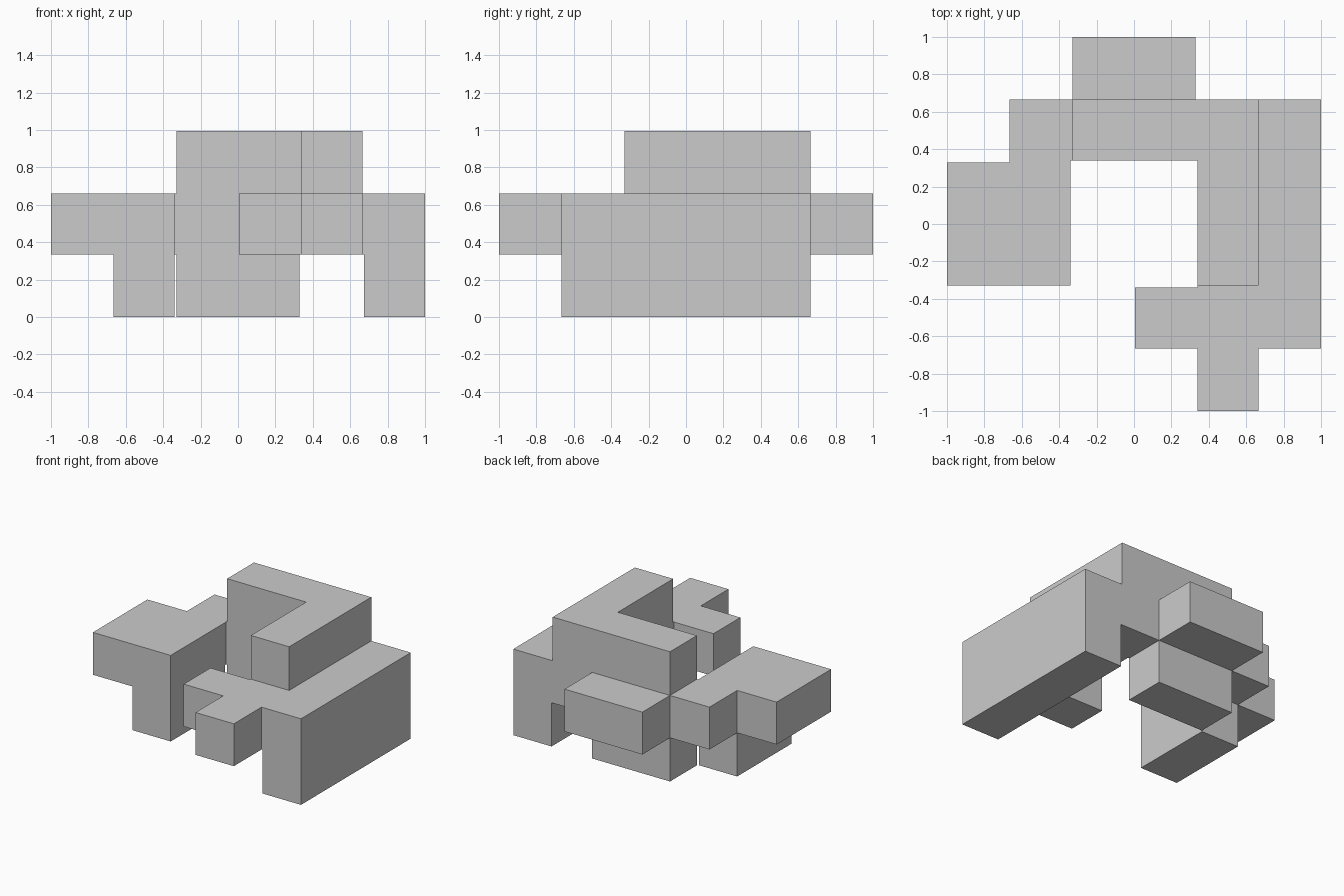
import bpy, bmesh, math
from itertools import product

if "Cube" in bpy.data.objects:
    bpy.data.objects.remove(bpy.data.objects["Cube"])

U, GAP = 0.335, 0.005      # cell pitch and the slight inset of every outer face
SIZE = (6, 6, 3)

# Bars of the block puzzle piece: (first cell, last cell), inclusive
BARS = [
    ((5, 1, 0), (5, 4, 1)),   # right wall
    ((2, 4, 0), (3, 4, 2)),   # back wall
    ((4, 2, 1), (4, 4, 2)),   # raised arm of the L top
    ((2, 5, 1), (3, 5, 1)),   # rear ledge
    ((3, 1, 1), (4, 1, 1)),   # front bar
    ((4, 0, 1), (4, 0, 1)),   # front knob
    ((1, 2, 1), (1, 4, 1)),   # left link
    ((0, 2, 1), (0, 3, 1)),   # left ledge
    ((1, 2, 0), (1, 3, 0)),   # left foot
]
cells = {c for lo, hi in BARS
         for c in product(*(range(a, b + 1) for a, b in zip(lo, hi)))}


def touched(f):
    """Cells met by a slice: odd slices are cell bodies, even ones are seams."""
    return (f // 2,) if f % 2 else (f // 2 - 1, f // 2)


# Slices that lie fully inside the piece, so seams between joined cells fill in
solid = {s for s in product(*(range(2 * n + 1) for n in SIZE))
         if all(c in cells for c in product(*map(touched, s)))}


def position(corner):
    """Corner i of the slice grid, centred in x and y and resting on z = 0."""
    p = [((i // 2) * U + (GAP if i % 2 else -GAP)) for i in corner]
    return (p[0] - 3 * U, p[1] - 3 * U, p[2] - GAP)


bm = bmesh.new()
verts = {}


def vert(corner):
    if corner not in verts:
        verts[corner] = bm.verts.new(position(corner))
    return verts[corner]


# Skin: one quad wherever a solid slice meets empty space
for s in solid:
    for axis, side in product(range(3), (0, 1)):
        near = list(s)
        near[axis] += 1 if side else -1
        if tuple(near) in solid:
            continue
        b, c = (axis + 1) % 3, (axis + 2) % 3
        loop = []
        for db, dc in ((0, 0), (1, 0), (1, 1), (0, 1)):
            k = list(s)
            k[axis] += side
            k[b] += db
            k[c] += dc
            loop.append(vert(tuple(k)))
        bm.faces.new(loop if side else loop[::-1])

# Merge coplanar quads into clean flat faces
bmesh.ops.dissolve_limit(bm, angle_limit=math.radians(1),
                         verts=bm.verts[:], edges=bm.edges[:])
mesh = bpy.data.meshes.new("puzzle_block")
bm.to_mesh(mesh)
bm.free()
bpy.context.collection.objects.link(bpy.data.objects.new("puzzle_block", mesh))
